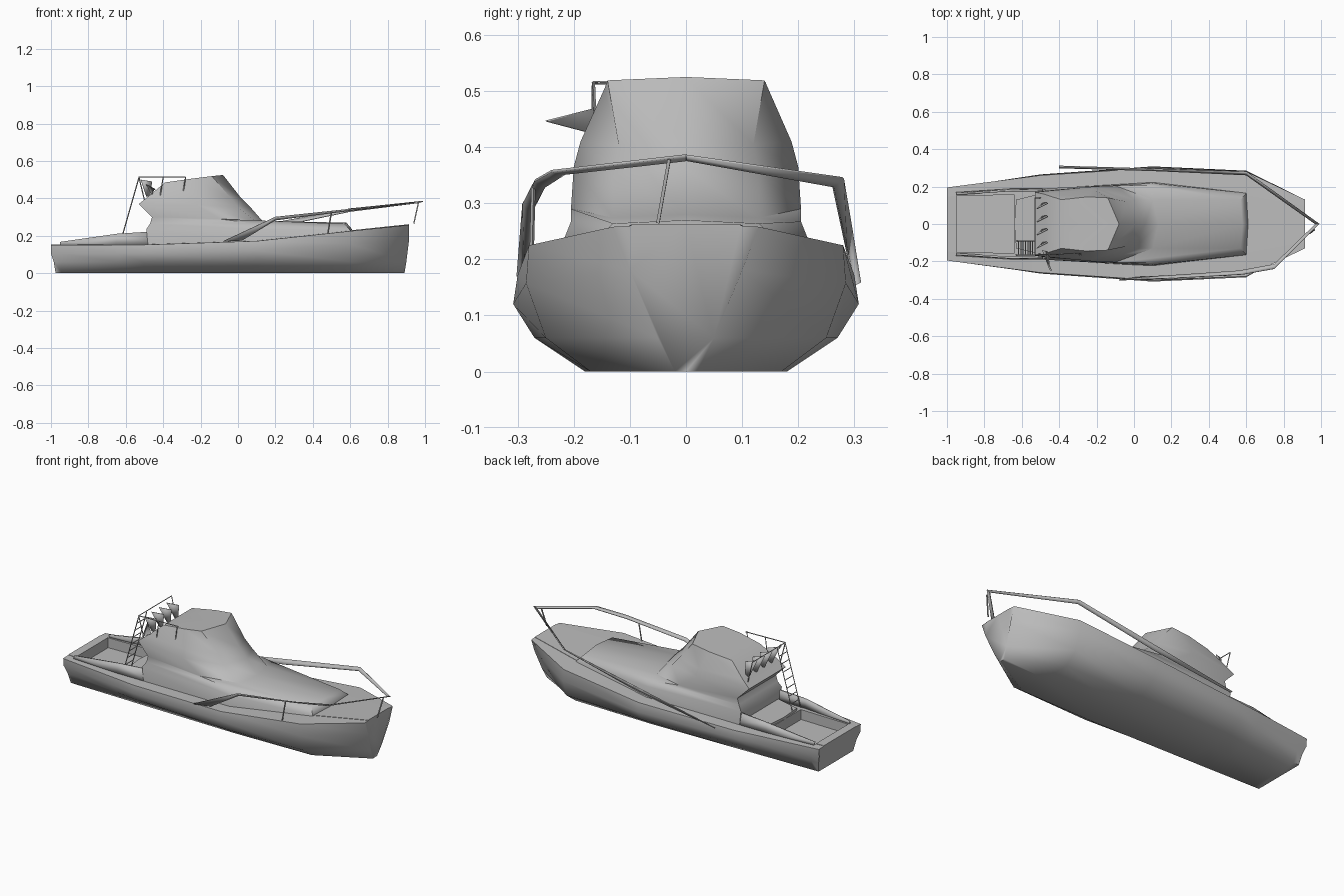
import bpy
import bmesh
import math
from mathutils import Vector

old_cube = bpy.data.objects.get("Cube")
if old_cube:
    bpy.data.objects.remove(old_cube)

# One plain colour for the whole boat
grey = bpy.data.materials.new("plain grey")
grey.use_nodes = True
grey.diffuse_color = (0.5, 0.5, 0.5, 1)
grey.node_tree.nodes["Principled BSDF"].inputs["Base Color"].default_value = grey.diffuse_color


def finish(name, bm, smooth_angle=None, thickness=0):
    """Turn a bmesh into a named object with shading and optional thickness."""
    bmesh.ops.remove_doubles(bm, verts=bm.verts, dist=0.0005)
    bmesh.ops.recalc_face_normals(bm, faces=bm.faces)
    mesh = bpy.data.meshes.new(name)
    bm.to_mesh(mesh)
    bm.free()
    mesh.materials.append(grey)
    obj = bpy.data.objects.new(name, mesh)
    bpy.context.collection.objects.link(obj)
    if thickness:
        solid = obj.modifiers.new("thickness", "SOLIDIFY")
        solid.thickness = thickness
        solid.offset = 0
    if smooth_angle:
        bpy.ops.object.select_all(action="DESELECT")
        obj.select_set(True)
        bpy.context.view_layer.objects.active = obj
        bpy.ops.object.shade_smooth_by_angle(angle=math.radians(smooth_angle))
    return obj


def mirrored(half):
    """Close a half outline, running from centreline to centreline, over y = 0."""
    other = [(x, -y, z) for x, y, z in reversed(half) if abs(y) > 0.0001]
    return list(half) + other


def loft(name, rings, smooth_angle):
    """Skin a row of equal closed rings and cap both ends."""
    bm = bmesh.new()
    rows = [[bm.verts.new(point) for point in ring] for ring in rings]
    count = len(rows[0])
    for lower, upper in zip(rows, rows[1:]):
        for i in range(count):
            j = (i + 1) % count
            bm.faces.new((lower[i], lower[j], upper[j], upper[i]))
    bm.faces.new(rows[0])
    bm.faces.new(rows[-1])
    return finish(name, bm, smooth_angle)


def ribbon(name, first, second, thickness=0.005):
    """Thin sheet spanning two paths of equal length."""
    bm = bmesh.new()
    a = [bm.verts.new(point) for point in first]
    b = [bm.verts.new(point) for point in second]
    for i in range(len(a) - 1):
        bm.faces.new((a[i], a[i + 1], b[i + 1], b[i]))
    return finish(name, bm, 30, thickness)


def bars(name, segments, radius=0.003):
    """Thin four-sided rods, one per pair of points."""
    bm = bmesh.new()
    for start, end in segments:
        start, end = Vector(start), Vector(end)
        axis = end - start
        rod = bmesh.ops.create_cone(bm, cap_ends=True, segments=4, radius1=radius,
                                    radius2=radius, depth=axis.length)
        bmesh.ops.rotate(bm, verts=rod["verts"],
                         matrix=axis.to_track_quat("Z", "Y").to_matrix())
        bmesh.ops.translate(bm, verts=rod["verts"], vec=(start + end) / 2)
    return finish(name, bm)


def flip(points):
    return [(x, -y, z) for x, y, z in points]


def hull_ring(keel, sheer, bottom, chine, side, deck, top, well=0):
    """Hull section; well is the depth of the cockpit floor below the deck."""
    low = keel + (sheer - keel) * 0.4
    inner = min(0.155, deck * 0.75)
    floor = top + 0.004 - well
    return mirrored([
        (keel, 0, 0), (keel, bottom, 0), (low, chine, 0.06), (sheer, side, top * 0.7),
        (sheer, deck, top), (sheer, inner, top + 0.002), (sheer, inner, floor),
        (sheer, 0, floor),
    ])


# Hull: keel x, sheer x, bottom, chine, topside and deck half widths, sheer height
stern = (-0.975, -1.0, 0.16, 0.175, 0.19, 0.195, 0.15)
well_back = (-0.94, -0.95, 0.161, 0.182, 0.198, 0.202, 0.15)
well_front = (-0.64, -0.64, 0.167, 0.222, 0.244, 0.242, 0.152)
middle = (-0.5, -0.5, 0.17, 0.24, 0.265, 0.26, 0.152)
beam = (0.1, 0.1, 0.18, 0.27, 0.308, 0.3, 0.172)
shoulder = (0.6, 0.6, 0.17, 0.25, 0.285, 0.28, 0.225)
bow = (0.89, 0.915, 0.02, 0.05, 0.1, 0.13, 0.258)
depth = 0.06
loft("hull", [
    hull_ring(*stern), hull_ring(*well_back), hull_ring(*well_back, depth),
    hull_ring(*well_front, depth), hull_ring(*well_front),
    hull_ring(*middle), hull_ring(*beam), hull_ring(*shoulder), hull_ring(*bow),
], 68)

# Deckhouse: rear height, front height, rear x and width, middle x and width,
# front corner x and width, front centre x; the last level is the sloping roof
levels = [
    (0.14, 0.15, -0.48, 0.19, 0.1, 0.225, 0.6, 0.17, 0.61),
    (0.235, 0.235, -0.49, 0.19, 0.1, 0.218, 0.6, 0.165, 0.61),
    (0.265, 0.27, -0.47, 0.18, 0.08, 0.205, 0.57, 0.13, 0.58),
    (0.3, 0.28, -0.46, 0.18, -0.1, 0.205, 0.1, 0.13, 0.13),
    (0.37, 0.36, -0.53, 0.17, -0.22, 0.2, 0.0, 0.13, 0.06),
    (0.41, 0.41, -0.48, 0.16, -0.22, 0.188, -0.04, 0.12, 0.01),
    (0.485, 0.525, -0.39, 0.13, -0.25, 0.145, -0.14, 0.14, -0.08),
]
house_rings = []
for back, front, xb, yb, xm, ym, xf, yf, tip in levels:
    house_rings.append(mirrored([
        (xb, 0, back), (xb, yb, back), (xm, ym, (back + front) / 2),
        (xf, yf, front - 0.006), (tip, 0, front),
    ]))
loft("deckhouse", house_rings, 50)

# Cockpit coaming along both sides
coaming_base = [(-0.42, 0.185, 0.15), (-0.65, 0.185, 0.15), (-0.95, 0.165, 0.15)]
coaming_top = [(-0.42, 0.175, 0.225), (-0.65, 0.18, 0.21), (-0.95, 0.16, 0.167)]
ribbon("left_coaming", coaming_base, coaming_top, 0.01)
ribbon("right_coaming", flip(coaming_base), flip(coaming_top), 0.01)

# Low step between cockpit and deckhouse
loft("cockpit_step", [
    mirrored([(-0.64, 0, z), (-0.63, 0.13, z), (-0.47, 0.17, z), (-0.46, 0, z)])
    for z in (0.14, 0.17)
], 30)

# Bow rail: the left side runs straight aft, the right side bends down to the deck
ribbon("left_bow_rail",
       [(0.99, 0, 0.385), (0.6, 0.28, 0.345), (0.1, 0.295, 0.253), (-0.4, 0.31, 0.16)],
       [(0.97, 0, 0.377), (0.6, 0.262, 0.33), (0.1, 0.285, 0.225), (-0.4, 0.3, 0.155)])
ribbon("right_bow_rail",
       [(0.99, 0, 0.385), (0.75, -0.24, 0.357), (0.58, -0.27, 0.34), (0.2, -0.29, 0.3),
        (-0.08, -0.3, 0.17)],
       [(0.97, 0, 0.377), (0.75, -0.215, 0.353), (0.56, -0.25, 0.33), (0.2, -0.275, 0.284),
        (0.02, -0.285, 0.175)])
bars("rail_posts", [
    ((0.48, -0.275, 0.21), (0.5, -0.272, 0.33)),
    ((0.94, -0.05, 0.265), (0.965, -0.03, 0.378)),
], 0.004)

# Rails around the back of the upper deck
frame = [((-0.53, -0.165, 0.515), (-0.53, 0.14, 0.515)),
         ((-0.53, 0.14, 0.515), (-0.5, 0.14, 0.39)),
         ((-0.53, -0.165, 0.515), (-0.28, -0.155, 0.515))]
for x, foot in ((-0.53, -0.5), (-0.4, -0.42), (-0.28, -0.3)):
    frame.append(((x, -0.165, 0.515), (foot, -0.16, 0.39)))
bars("upper_rail", frame)

# Slanted infill panels between the rear rail uprights
for i in range(4):
    y = -0.13 + i * 0.07
    ribbon("rear_panel_" + str(i + 1), [(-0.52, y, 0.5), (-0.49, y + 0.03, 0.41)],
           [(-0.46, y + 0.03, 0.49), (-0.47, y + 0.035, 0.41)], 0.004)

# Small side flap on the right of the upper deck
ribbon("side_flap", [(-0.49, -0.14, 0.475), (-0.44, -0.25, 0.447)],
       [(-0.46, -0.15, 0.42), (-0.45, -0.245, 0.445)], 0.004)

# Boarding ladder
ladder_top, ladder_foot = Vector((-0.53, 0, 0.51)), Vector((-0.63, 0, 0.16))
near, far = Vector((0, -0.165, 0)), Vector((0, -0.09, 0))
ladder = [(ladder_top + edge, ladder_foot + edge) for edge in (near, far)]
for i in range(1, 8):
    rung = ladder_foot.lerp(ladder_top, i / 8)
    ladder.append((rung + near, rung + far))
bars("ladder", ladder)
